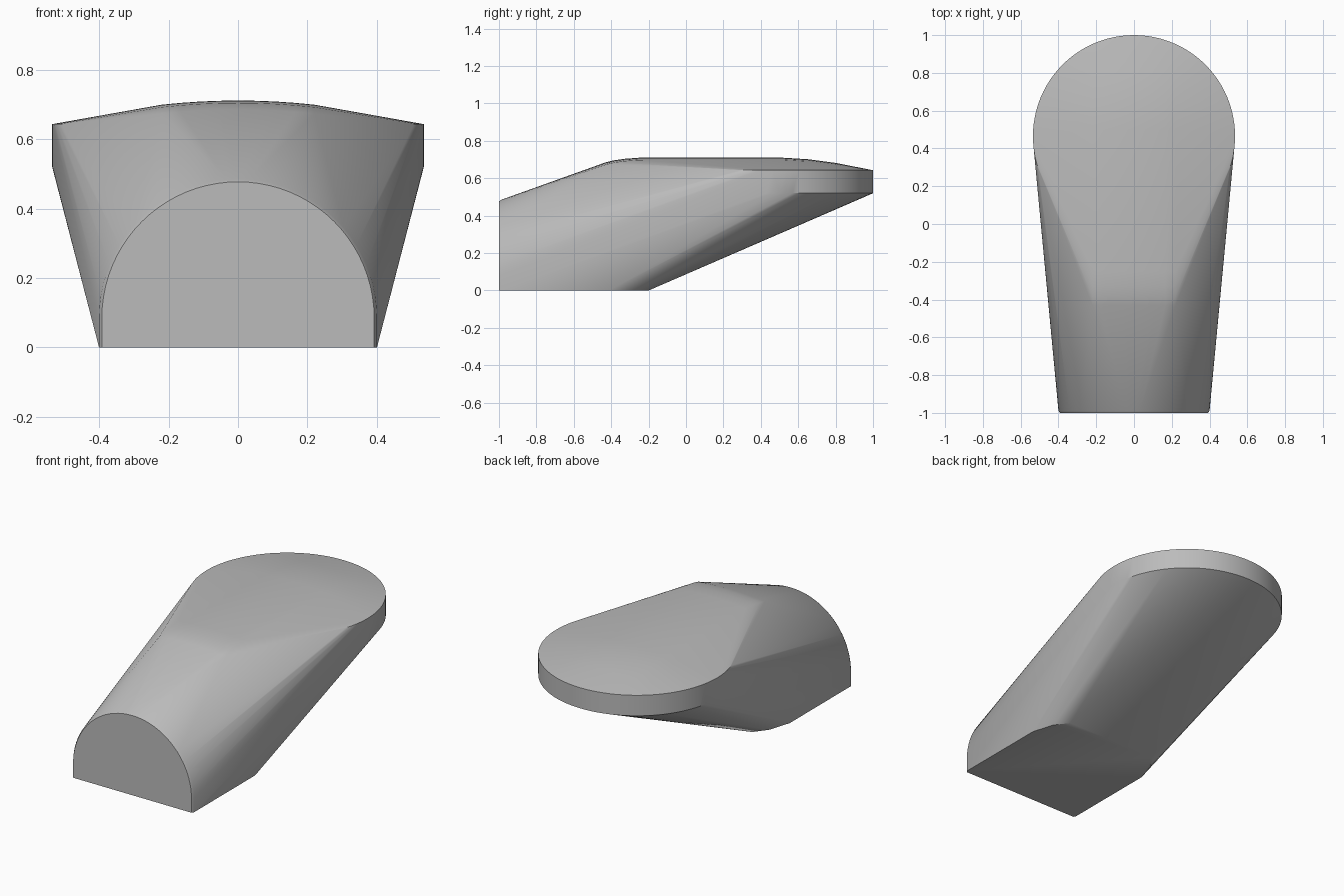
import bpy
import bmesh
from math import sin, cos, pi, radians, sqrt

cube = bpy.data.objects.get("Cube")
if cube:
    bpy.data.objects.remove(cube, do_unlink=True)

# Single plain grey
grey = bpy.data.materials.new("plain_grey")
grey.use_nodes = True
colour = (0.5, 0.5, 0.5, 1)
grey.diffuse_color = colour
bsdf = next(n for n in grey.node_tree.nodes if n.type == 'BSDF_PRINCIPLED')
bsdf.inputs["Base Color"].default_value = colour

points = []

# Arched front end with a slim rounded edge
def arch(y, radius, centre_z, steps=40):
    points.extend([(-radius, y, 0), (radius, y, 0)])
    for i in range(steps + 1):
        a = pi * i / steps
        points.append((radius * cos(a), y, centre_z + radius * sin(a)))

arch(-1, 0.392, 0.085)
arch(-0.988, 0.4, 0.085)

# Round disc at the raised back end
DISC_R, DISC_Y, SEGMENTS = 0.535, 0.465, 96
for i in range(SEGMENTS):
    a = 2 * pi * i / SEGMENTS
    for z in (0.52, 0.643):
        points.append((DISC_R * cos(a), DISC_Y + DISC_R * sin(a), z))

# Flat foot with clipped back corners
for side in (-1, 1):
    for x, y in ((0.4, -0.41), (0.36, -0.28), (0.3, -0.2)):
        points.append((side * x, y, 0))

# Gently crowned top, rounded over at the front ridge
crown = [(-0.43, 0.685), (-0.385, 0.696), (-0.33, 0.704), (-0.25, 0.71),
         (0.5, 0.711), (0.65, 0.702), (0.8, 0.682)]
for y, z in crown:
    for i in range(-4, 5):
        x = 0.22 * i / 4
        points.append((x, y, z - 0.25 * x * x))

# Skin all sections in one convex shell
bm = bmesh.new()
for p in points:
    bm.verts.new(p)
hull = bmesh.ops.convex_hull(bm, input=bm.verts[:])
loose = [v for v in bm.verts if not v.link_faces]
bmesh.ops.delete(bm, geom=loose, context='VERTS')
bmesh.ops.dissolve_limit(bm, angle_limit=radians(0.2),
                         verts=bm.verts[:], edges=bm.edges[:])
bmesh.ops.recalc_face_normals(bm, faces=bm.faces[:])

mesh = bpy.data.meshes.new("sloped_body")
bm.to_mesh(mesh)
bm.free()
mesh.materials.append(grey)
body = bpy.data.objects.new("sloped_body", mesh)
bpy.context.collection.objects.link(body)

bpy.ops.object.select_all(action='DESELECT')
body.select_set(True)
bpy.context.view_layer.objects.active = body
bpy.ops.object.shade_smooth_by_angle(angle=radians(30))
